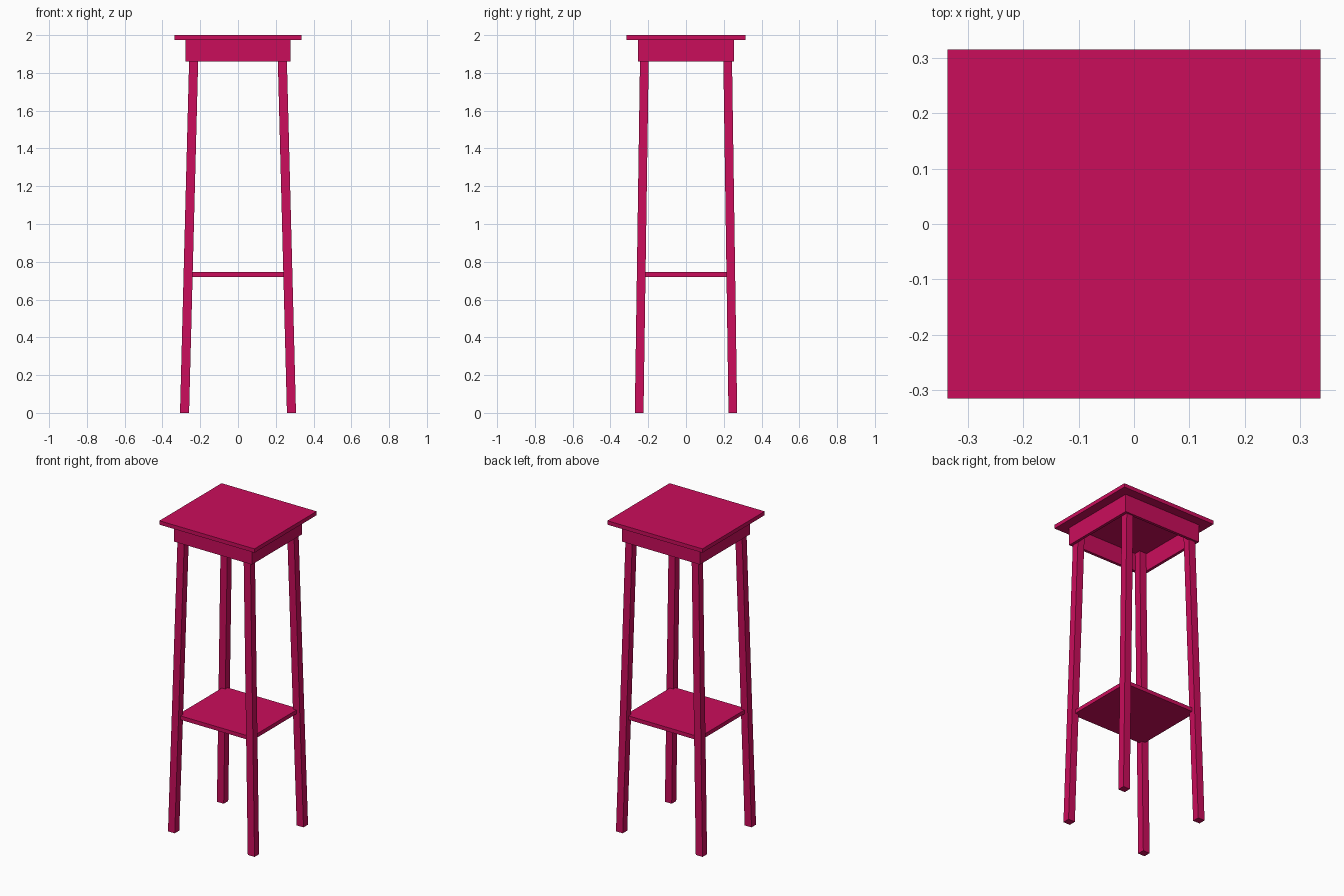
import bpy
import bmesh

cube = bpy.data.objects.get("Cube")
if cube:
    bpy.data.objects.remove(cube, do_unlink=True)

COLOR = (0.59, 0.004, 0.105, 1.0)
paint = bpy.data.materials.new("raspberry_paint")
paint.use_nodes = True
paint.diffuse_color = COLOR
paint.node_tree.nodes["Principled BSDF"].inputs["Base Color"].default_value = COLOR


def make_box(name, x, y, z, shift=(0, 0)):
    """Box between (min, max) pairs; shift moves the top face sideways."""
    bm = bmesh.new()
    bmesh.ops.create_cube(bm, size=1)
    for v in bm.verts:
        top = v.co.z > 0
        v.co = (x[v.co.x > 0] + shift[0] * top,
                y[v.co.y > 0] + shift[1] * top,
                z[top])
    bmesh.ops.recalc_face_normals(bm, faces=bm.faces)
    mesh = bpy.data.meshes.new(name)
    bm.to_mesh(mesh)
    bm.free()
    mesh.materials.append(paint)
    obj = bpy.data.objects.new(name, mesh)
    bpy.context.collection.objects.link(obj)
    return obj


UNDERSIDE = 1.975
APRON_Z = (1.86, UNDERSIDE)
APRON_X, APRON_Y = 0.277, 0.255
WALL = 0.018

# Overhanging top and lower shelf
make_box("table_top", (-0.337, 0.337), (-0.315, 0.315), (UNDERSIDE, 2.0))
make_box("shelf", (-0.264, 0.264), (-0.238, 0.238), (0.72, 0.745))

# Apron boards, open underneath
for side, s in (("front", -1), ("back", 1)):
    make_box(side + "_apron", (-APRON_X, APRON_X),
             sorted((s * APRON_Y, s * (APRON_Y - WALL))), APRON_Z)
for side, s in (("right", -1), ("left", 1)):
    make_box(side + "_apron", sorted((s * APRON_X, s * (APRON_X - WALL))),
             (WALL - APRON_Y, APRON_Y - WALL), APRON_Z)

# Splayed legs, leaning inward up to the top
for depth, sy in (("front", -1), ("back", 1)):
    for side, sx in (("right", -1), ("left", 1)):
        make_box(f"{depth}_{side}_leg",
                 sorted((sx * 0.259, sx * 0.307)),
                 sorted((sy * 0.225, sy * 0.271)),
                 (0.0, UNDERSIDE), (-sx * 0.051, -sy * 0.029))
